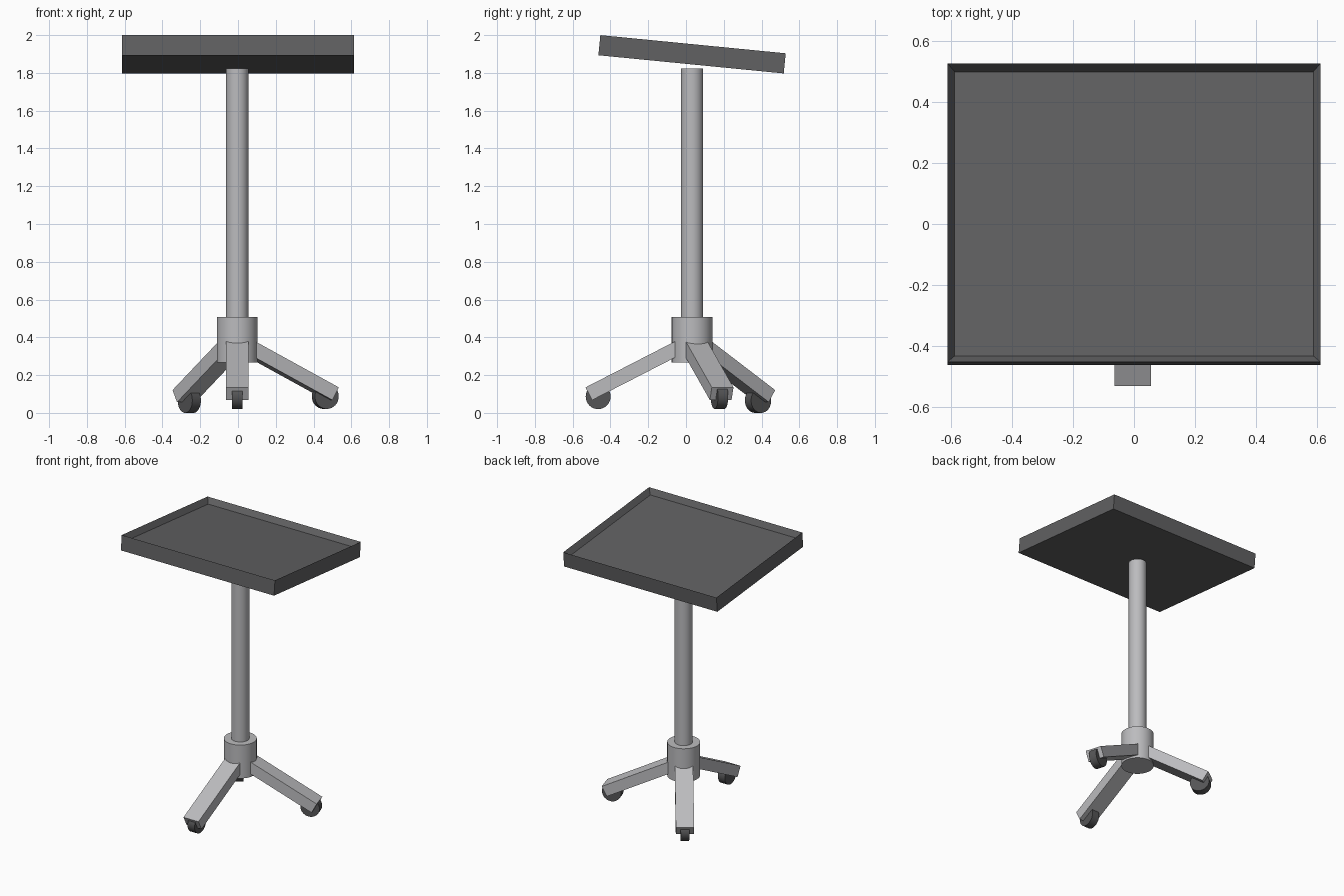
import bpy, bmesh
from math import radians, sin, cos
from mathutils import Matrix, Vector

if "Cube" in bpy.data.objects:
    bpy.data.objects.remove(bpy.data.objects["Cube"])

AXIS = Vector((-0.004, 0.032, 0))   # column axis


def material(name, v):
    m = bpy.data.materials.new(name)
    m.diffuse_color = (v, v, v * 1.03, 1)
    m.use_nodes = True
    m.node_tree.nodes["Principled BSDF"].inputs["Base Color"].default_value = m.diffuse_color
    return m


tray_mat = material("dark_grey", 0.12)
wheel_mat = material("wheel_grey", 0.09)
metal_mat = material("light_grey", 0.5)


def finish(name, bm, matrix, mat, smooth=False):
    me = bpy.data.meshes.new(name)
    bm.to_mesh(me)
    bm.free()
    ob = bpy.data.objects.new(name, me)
    bpy.context.collection.objects.link(ob)
    ob.matrix_world = matrix
    me.materials.append(mat)
    if smooth:
        bpy.ops.object.select_all(action='DESELECT')
        ob.select_set(True)
        bpy.context.view_layer.objects.active = ob
        bpy.ops.object.shade_smooth_by_angle(angle=radians(35))
    return ob


def box(size):
    bm = bmesh.new()
    bmesh.ops.create_cube(bm, size=1)
    bmesh.ops.scale(bm, vec=size, verts=bm.verts)
    return bm


def cylinder(name, r, depth, matrix, mat, segments=32):
    bm = bmesh.new()
    bmesh.ops.create_cone(bm, cap_ends=True, segments=segments,
                          radius1=r, radius2=r, depth=depth)
    return finish(name, bm, matrix, mat, True)


def upright(name, r, z0, z1):
    loc = AXIS + Vector((0, 0, (z0 + z1) / 2))
    cylinder(name, r, z1 - z0, Matrix.Translation(loc), metal_mat)


# Tilted tray with sloping inner walls down to a sunken floor
bm = box((1.226, 0.986, 0.107))
bm.normal_update()
top = max(bm.faces, key=lambda f: f.normal.z)
bmesh.ops.inset_region(bm, faces=[top], thickness=0.034, depth=0)
bmesh.ops.translate(bm, verts=top.verts, vec=(0, 0, -0.04))
finish("tray", bm, Matrix.Translation((0, 0.032, 1.8985))
       @ Matrix.Rotation(radians(-5.6), 4, 'X'), tray_mat)

# Column and hub
upright("column", 0.059, 0.40, 1.823)
upright("hub", 0.108, 0.267, 0.508)

# Legs and castor wheels: azimuth, pitch, reach and height of the upper tip, wheel radius and height
THICK = 0.076
for label, az, pitch, reach, tip_z, wheel_r, wheel_z in (
        ("front", 270, 27.2, 0.564, 0.135, 0.497, 0.086),
        ("right", 17.3, 27.7, 0.545, 0.135, 0.488, 0.087),
        ("back_left", 126, 31.8, 0.500, 0.121, 0.432, 0.066)):
    a, p = radians(az), radians(pitch)
    frame = Matrix.Translation(AXIS) @ Matrix.Rotation(a, 4, 'Z')
    length = (reach - 0.02) / cos(p)
    along, normal = Vector((cos(p), 0, -sin(p))), Vector((sin(p), 0, cos(p)))
    centre = Vector((reach, 0, tip_z)) - along * length / 2 - normal * THICK / 2
    finish(label + "_leg", box((length, 0.12, THICK)),
           frame @ Matrix.Translation(centre) @ Matrix.Rotation(p, 4, 'Y'), metal_mat)
    cylinder(label + "_wheel", 0.066, 0.056,
             frame @ Matrix.Translation((wheel_r, 0, wheel_z))
             @ Matrix.Rotation(radians(90), 4, 'X'), wheel_mat)
